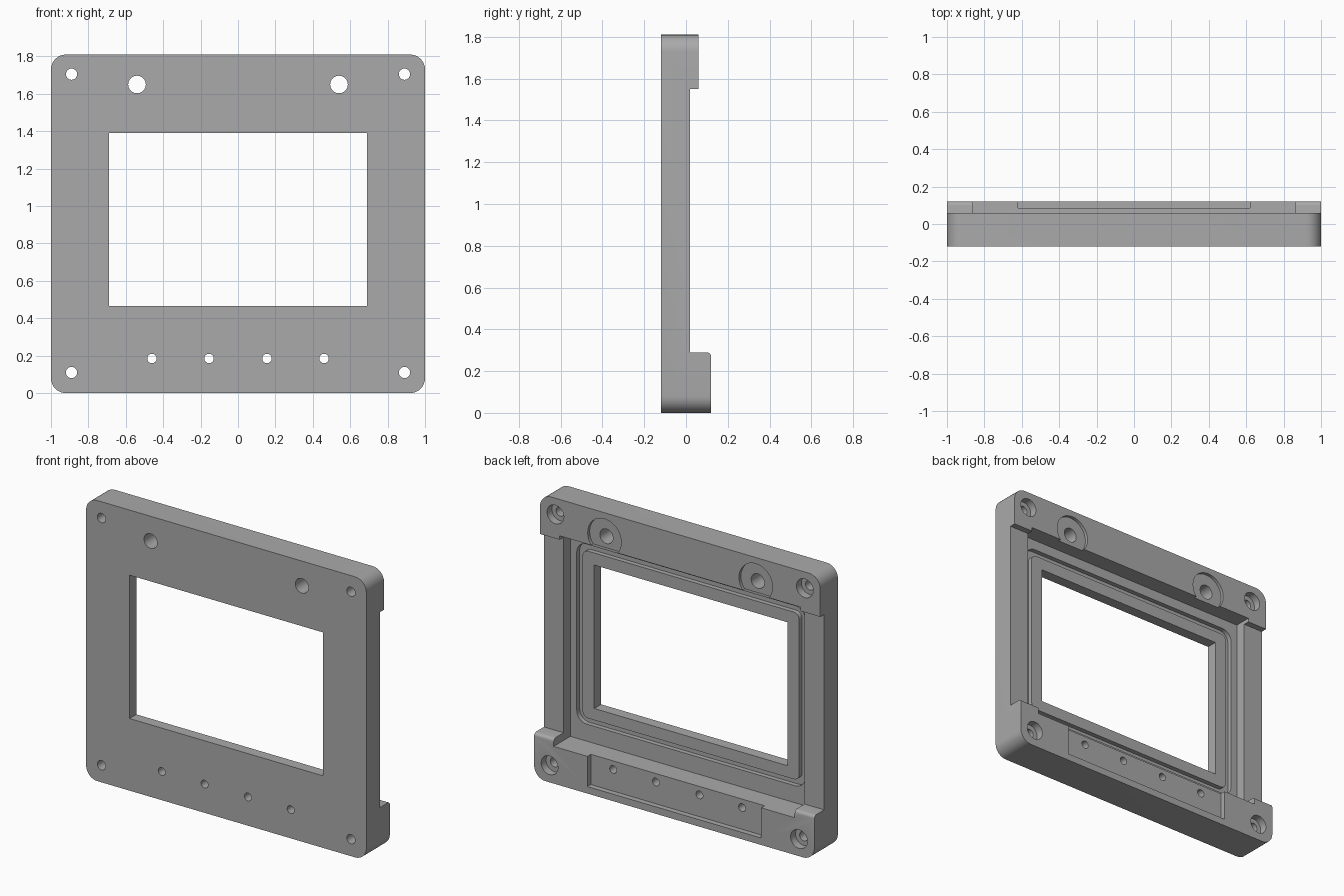
import bpy, bmesh
from math import cos, sin, pi

scene = bpy.context.scene
if "Cube" in bpy.data.objects:
    bpy.data.objects.remove(bpy.data.objects["Cube"], do_unlink=True)

GREY = (0.4, 0.4, 0.4, 1)
mat = bpy.data.materials.new("grey plastic")
mat.use_nodes = True
mat.diffuse_color = GREY
mat.node_tree.nodes["Principled BSDF"].inputs["Base Color"].default_value = GREY


def prism(name, points, offset):
    """Extrude a closed loop of 3D points along an offset."""
    bm = bmesh.new()
    face = bm.faces.new([bm.verts.new(p) for p in points])
    new = bmesh.ops.extrude_face_region(bm, geom=[face])["geom"]
    bmesh.ops.translate(bm, vec=offset, verts=[v for v in new if isinstance(v, bmesh.types.BMVert)])
    bmesh.ops.recalc_face_normals(bm, faces=bm.faces)
    mesh = bpy.data.meshes.new(name)
    bm.to_mesh(mesh)
    bm.free()
    mesh.materials.append(mat)
    obj = bpy.data.objects.new(name, mesh)
    scene.collection.objects.link(obj)
    return obj


def rect(name, x, z0, z1, y0, y1, r=0):
    """Block centred on x = 0, with optionally rounded corners seen from the front."""
    steps = 8 if r else 0
    pts = []
    for i, (sx, cz) in enumerate([(1, z1 - r), (-1, z1 - r), (-1, z0 + r), (1, z0 + r)]):
        for k in range(steps + 1):
            a = (i + k / max(steps, 1)) * pi / 2
            pts.append((sx * (x - r) + r * cos(a), y0, cz + r * sin(a)))
    return prism(name, pts, (0, y1 - y0, 0))


def cylinder(name, x, z, r, y0, y1):
    ring = [2 * pi * k / 32 for k in range(32)]
    return prism(name, [(x + r * cos(a), y0, z + r * sin(a)) for a in ring], (0, y1 - y0, 0))


def boolean(target, tool, operation="DIFFERENCE"):
    """Apply a boolean and remove its helper."""
    tool.hide_render = True
    mod = target.modifiers.new("cut", "BOOLEAN")
    mod.operation = operation
    mod.solver = "EXACT"
    mod.object = tool
    bpy.context.view_layer.update()
    graph = bpy.context.evaluated_depsgraph_get()
    mesh = bpy.data.meshes.new_from_object(target.evaluated_get(graph))
    target.modifiers.clear()
    target.data = mesh
    bpy.data.objects.remove(tool, do_unlink=True)


# Side profile: thick bottom bar with a rounded lip, thin rails, medium top bar
lip = [(0.10 + 0.02 * cos(k * pi / 8), 0.27 + 0.02 * sin(k * pi / 8)) for k in range(5)]
profile = [(-0.12, 0), (0.12, 0)] + lip + [
    (0.02, 0.29), (0.02, 1.55), (0.06, 1.55), (0.06, 1.81), (-0.12, 1.81)]
frame = prism("bezel_frame", [(-1.1, y, z) for y, z in profile], (2.2, 0, 0))
boolean(frame, rect("outline", 1, 0, 1.81, -0.3, 0.3, 0.08), "INTERSECT")

# Rear recess and display window
boolean(frame, rect("recess", 0.86, 0.24, 1.575, -0.05, 0.3))
boolean(frame, rect("window", 0.69, 0.465, 1.39, -0.3, 0.3))

# Gasket groove around the window
groove = rect("groove", 0.815, 0.35, 1.51, -0.08, 0.0, 0.07)
boolean(groove, rect("groove_core", 0.773, 0.39, 1.468, -0.2, 0.2, 0.04))
boolean(frame, groove)

# Shallow pocket in the bottom bar, open at its top
boolean(frame, rect("pocket", 0.62, 0.045, 0.4, 0.085, 0.3))

# Corner screw holes with counterbores
for side in (-1, 1):
    for z, back in ((0.11, 0.12), (1.705, 0.06)):
        boolean(frame, cylinder("screw_hole", side * 0.89, z, 0.03, -0.3, 0.3))
        boolean(frame, cylinder("counterbore", side * 0.89, z, 0.06, back - 0.05, 0.3))
    # Large upper holes with washer seats
    boolean(frame, cylinder("washer_seat", side * 0.54, 1.65, 0.12, 0.04, 0.3))
    boolean(frame, cylinder("upper_hole", side * 0.54, 1.65, 0.047, -0.3, 0.3))
    # Row of small lower holes
    for x in (0.155, 0.46):
        boolean(frame, cylinder("small_hole", side * x, 0.185, 0.025, -0.3, 0.3))

# Smooth the curved walls, keep the edges crisp
bpy.ops.object.select_all(action="DESELECT")
frame.select_set(True)
bpy.context.view_layer.objects.active = frame
bpy.ops.object.shade_smooth_by_angle(angle=pi / 6)
